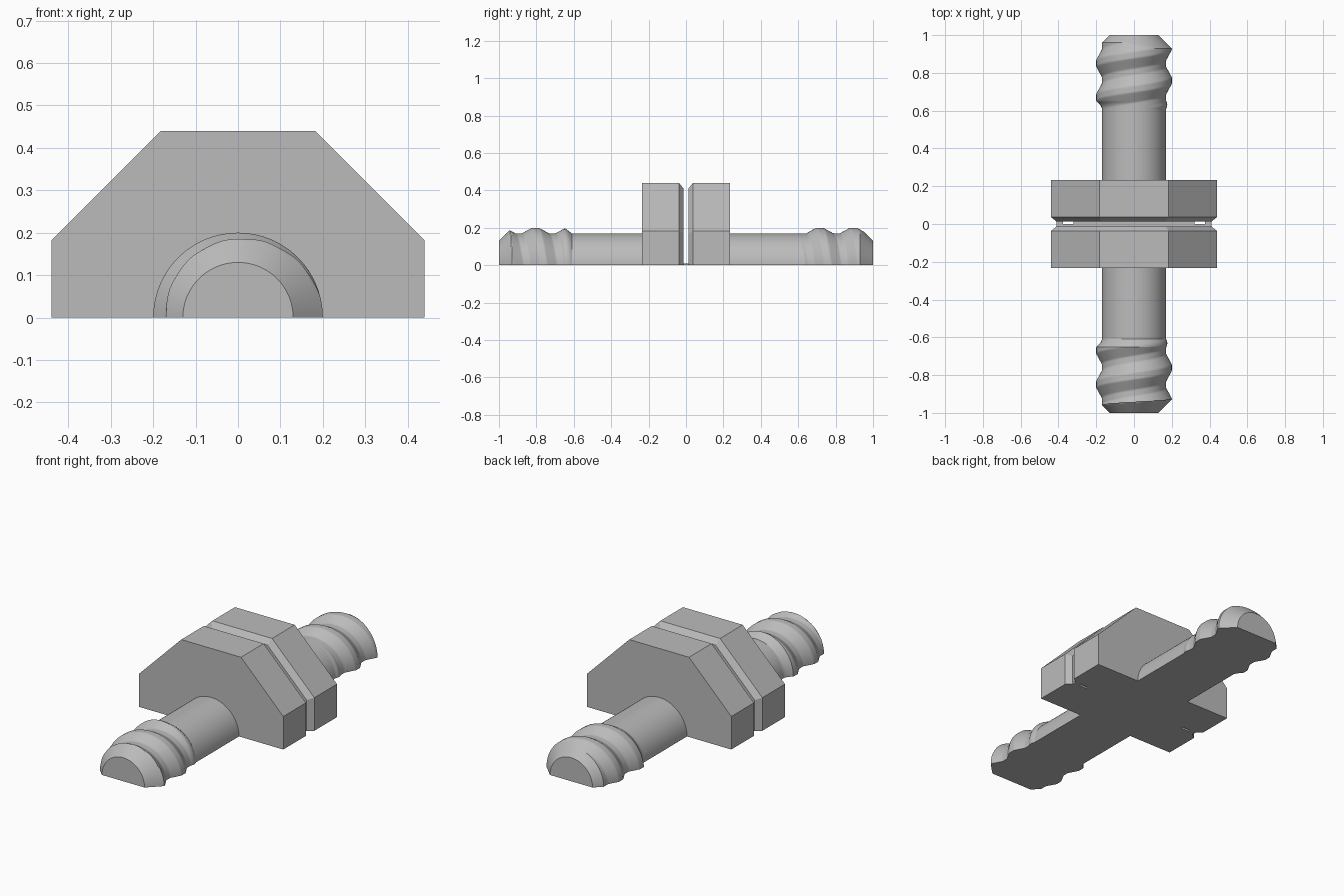
import bpy, bmesh, math

if "Cube" in bpy.data.objects:
    bpy.data.objects.remove(bpy.data.objects["Cube"])

grey = bpy.data.materials.new("plain grey")
grey.diffuse_color = (0.5, 0.5, 0.5, 1)
grey.use_nodes = True
grey.node_tree.nodes["Principled BSDF"].inputs["Base Color"].default_value = grey.diffuse_color

GAP = 0.013      # half the slot between the flanges
PITCH = 0.18     # thread pitch


def finish(name, bm, smooth=False):
    bmesh.ops.recalc_face_normals(bm, faces=bm.faces)
    mesh = bpy.data.meshes.new(name)
    bm.to_mesh(mesh)
    bm.free()
    mesh.materials.append(grey)
    ob = bpy.data.objects.new(name, mesh)
    bpy.context.collection.objects.link(ob)
    if smooth:
        bpy.ops.object.select_all(action='DESELECT')
        ob.select_set(True)
        bpy.context.view_layer.objects.active = ob
        bpy.ops.object.shade_smooth_by_angle(angle=math.radians(28))
    return ob


def loft(rings):
    """Closed solid through a list of equal-length point rings."""
    bm = bmesh.new()
    vs = [[bm.verts.new(p) for p in ring] for ring in rings]
    n = len(vs[0])
    for a, b in zip(vs, vs[1:]):
        for i in range(n):
            j = (i + 1) % n
            bm.faces.new((a[i], a[j], b[j], b[i]))
    bm.faces.new(vs[0])
    bm.faces.new(vs[-1])
    return bm


def flange(name, s):
    # half octagon, chamfered towards the slot
    def ring(y, a):
        k = a * math.tan(math.pi / 8)
        return [(a, y, 0), (a, y, k), (k, y, a), (-k, y, a), (-a, y, k), (-a, y, 0)]
    finish(name, loft([ring(s * GAP, 0.41), ring(s * 0.037, 0.44), ring(s * 0.234, 0.44)]))


def thread_height(y, crest):
    # trapezoid wave around the helix crest: flat top, sloping flanks, flat root
    d = abs((y - crest + PITCH / 2) % PITCH - PITCH / 2)
    return 0.03 * min(1, max(0, (0.0725 - d) / 0.055))


def shaft(name, s, crest0):
    # half-round rod with a helical thread and a conical tip
    rows = [0.2, 0.4, 0.6] + [0.61 + 0.39 * i / 78 for i in range(79)]
    segs = 48
    rings = []
    for d in rows:
        ring = []
        for i in range(segs + 1):
            t = math.pi * i / segs
            fade = min(1, max(0, (d - 0.61) / 0.04))
            r = 0.17 + fade * thread_height(s * d, crest0 - PITCH * t / math.tau)
            r = min(r, 0.13 + (1 - d))
            ring.append((r * math.cos(t), s * d, r * math.sin(t) if 0 < i < segs else 0))
        rings.append(ring)
    finish(name, loft(rings), smooth=True)


for side, s, crest in (("front", -1, -0.76), ("back", 1, 0.94)):
    flange(side + "_flange", s)
    shaft(side + "_threaded_shaft", s, crest)

# thin web joining the flanges along the base, with two small slots
bm = bmesh.new()
xs = [-0.41, -0.375, -0.32, 0.32, 0.375, 0.41]
ys = [-GAP, 0, GAP]
faces = []
for j in range(2):
    for i in range(5):
        if j == 1 and i in (1, 3):
            continue
        corners = [(xs[i], ys[j]), (xs[i + 1], ys[j]), (xs[i + 1], ys[j + 1]), (xs[i], ys[j + 1])]
        faces.append(bm.faces.new([bm.verts.new((x, y, 0)) for x, y in corners]))
bmesh.ops.remove_doubles(bm, verts=bm.verts, dist=1e-5)
ext = bmesh.ops.extrude_face_region(bm, geom=bm.faces[:], use_keep_orig=True)
for v in ext["geom"]:
    if isinstance(v, bmesh.types.BMVert):
        v.co.z = 0.01
finish("base_web", bm)
